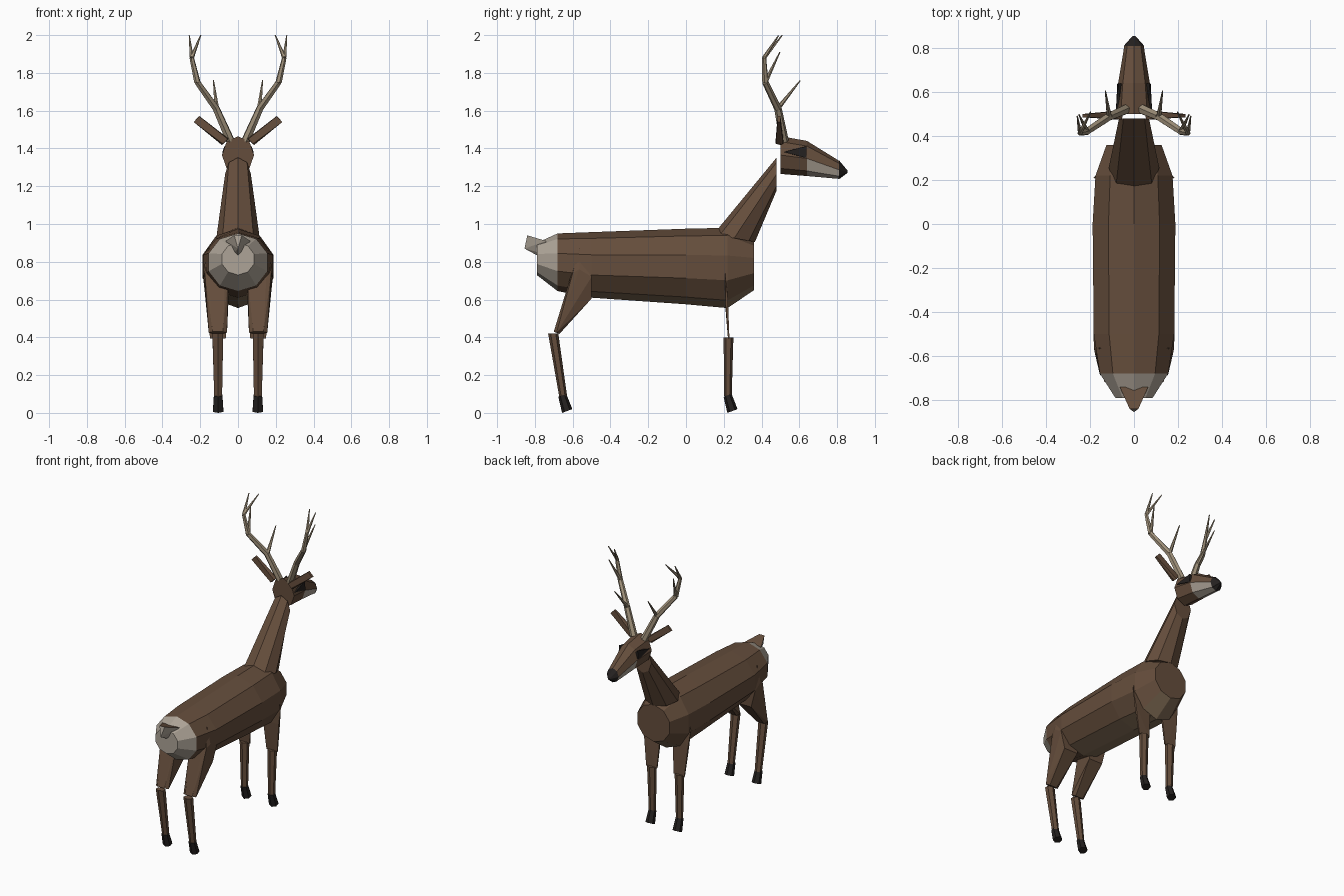
import bpy, bmesh
from math import sin, cos, pi
from mathutils import Vector, Matrix


def material(name, rgb):
    m = bpy.data.materials.new(name)
    m.diffuse_color = (*rgb, 1)
    return m


BROWN = material("coat", (0.13, 0.075, 0.045))
TAN = material("belly", (0.22, 0.15, 0.09))
PALE = material("pale_fur", (0.42, 0.37, 0.31))
HORN = material("horn", (0.36, 0.29, 0.2))
DARK = material("dark", (0.018, 0.015, 0.014))


def finish(name, bm, mats, pick=None, mirror=False):
    bmesh.ops.recalc_face_normals(bm, faces=bm.faces)
    if pick:
        for f in bm.faces:
            f.material_index = pick(f.calc_center_median(), f.normal)
    me = bpy.data.meshes.new(name)
    bm.to_mesh(me)
    bm.free()
    for m in mats:
        me.materials.append(m)
    ob = bpy.data.objects.new(name, me)
    bpy.context.collection.objects.link(ob)
    if mirror:
        ob.modifiers.new("mirror", 'MIRROR')
    return ob


def loft(name, rings, n, mats, pick=None, mirror=False, phase=0.0):
    """Each ring: (x, y, z, x radius, (vy, vz) second radius vector)."""
    bm = bmesh.new()
    loops = []
    for x, y, z, rx, (vy, vz) in rings:
        loops.append([bm.verts.new((x + rx * sin(a), y + vy * cos(a), z + vz * cos(a)))
                      for a in (2 * pi * i / n + phase for i in range(n))])
    for a, b in zip(loops, loops[1:]):
        for i in range(n):
            j = (i + 1) % n
            bm.faces.new((a[i], a[j], b[j], b[i]))
    bm.faces.new(loops[0])
    bm.faces.new(loops[-1])
    return finish(name, bm, mats, pick, mirror)


def hull(name, pts, mats, pick=None, mirror=False):
    bm = bmesh.new()
    for p in pts:
        bm.verts.new(p)
    r = bmesh.ops.convex_hull(bm, input=bm.verts)
    bmesh.ops.delete(bm, geom=list({g for g in r["geom_interior"] + r["geom_unused"]
                                    if isinstance(g, bmesh.types.BMVert)}), context='VERTS')
    return finish(name, bm, mats, pick, mirror)


# Torso: pale rump, brown barrel, tan belly
loft("torso", [(0, y, (t + b) / 2, w / 0.951, (0, (t - b) / 2)) for y, w, b, t in [
    (-0.79, 0.085, 0.73, 0.90), (-0.68, 0.155, 0.645, 0.95), (-0.5, 0.183, 0.61, 0.957),
    (0.0, 0.188, 0.575, 0.975), (0.22, 0.175, 0.555, 0.98), (0.36, 0.125, 0.65, 0.91)]],
    10, [BROWN, TAN, PALE],
    lambda c, n: 2 if c.y < -0.68 else (1 if c.z < 0.628 else 0))

# Tail
hull("tail", [(-0.065, -0.74, 0.91), (0.065, -0.74, 0.91), (-0.03, -0.745, 0.84),
              (0.03, -0.745, 0.84), (-0.02, -0.84, 0.94), (0.02, -0.84, 0.94),
              (0, -0.855, 0.87), (0, -0.79, 0.835)],
     [BROWN, PALE], lambda c, n: 0 if n.z > 0.4 else 1)

# Neck, cut off vertically just behind the head
loft("neck", [(0, 0.255, 0.925, 0.115, (-0.11, 0.02)),
              (0, 0.48, 1.265, 0.068, (0, 0.087))], 8, [BROWN])

# Head with pale chin, and nose
loft("head", [(0, 0.50, 1.365, 0.085, (0, 0.1)),
              (0, 0.64, 1.347, 0.072, (0, 0.093)),
              (0, 0.81, 1.287, 0.044, (0, 0.048))], 8, [BROWN, PALE],
     lambda c, n: 1 if c.y > 0.66 and n.z < -0.3 else 0)
loft("nose", [(0, 0.81, 1.287, 0.046, (0, 0.05)),
              (0, 0.855, 1.277, 0.006, (0, 0.006))], 8, [DARK])

# Eyes and ears
hull("eyes", [(0.06, 0.505, 1.38), (0.082, 0.52, 1.382), (0.072, 0.638, 1.412),
              (0.076, 0.638, 1.35), (0.04, 0.638, 1.38)], [DARK], mirror=True)
hull("ears", [(0.05, 0.50, 1.452), (0.085, 0.50, 1.418), (0.06, 0.515, 1.45), (0.08, 0.515, 1.425),
              (0.055, 0.475, 1.45), (0.08, 0.475, 1.425), (0.205, 0.50, 1.572),
              (0.235, 0.50, 1.54), (0.205, 0.485, 1.57), (0.235, 0.485, 1.54)],
     [HORN, BROWN], lambda c, n: 1, mirror=True)

# Antlers: tapering chains of cones
bm = bmesh.new()


def branch(points, radii):
    pts = [Vector(p) for p in points]
    for a, b, ra, rb in zip(pts, pts[1:], radii, radii[1:]):
        d = b - a
        mat = Matrix.Translation((a + b) / 2) @ d.to_track_quat('Z', 'Y').to_matrix().to_4x4()
        bmesh.ops.create_cone(bm, cap_ends=True, segments=6, radius1=ra, radius2=rb,
                              depth=d.length, matrix=mat)


branch([(0.04, 0.52, 1.44), (0.115, 0.487, 1.61), (0.215, 0.42, 1.75),
        (0.245, 0.413, 1.88), (0.197, 0.51, 2.0)], [0.024, 0.02, 0.017, 0.012, 0.003])
branch([(0.245, 0.413, 1.88), (0.258, 0.49, 1.998)], [0.011, 0.003])
branch([(0.112, 0.485, 1.61), (0.13, 0.605, 1.76)], [0.013, 0.003])
branch([(0.213, 0.42, 1.75), (0.25, 0.497, 1.91)], [0.013, 0.003])
finish("antlers", bm, [HORN], mirror=True)

# Front legs: flat upper blade, shank
hull("front_upper_leg", [(0.06, 0.208, 0.76), (0.172, 0.205, 0.76), (0.185, 0.21, 0.72),
                         (0.05, 0.205, 0.6), (0.05, 0.218, 0.6), (0.17, 0.208, 0.6),
                         (0.17, 0.222, 0.6), (0.065, 0.222, 0.395), (0.148, 0.222, 0.395),
                         (0.065, 0.23, 0.395), (0.148, 0.23, 0.395)], [BROWN], mirror=True)
loft("front_shank", [(0.107, 0.225, 0.40, 0.033, (0.026, 0)),
                     (0.105, 0.222, 0.09, 0.024, (0.02, 0))], 6, [BROWN], mirror=True)

# Hind legs: thigh, shank
hull("thigh", [(0.06, -0.565, 0.87), (0.158, -0.565, 0.87), (0.182, -0.565, 0.76),
               (0.184, -0.5, 0.72), (0.05, -0.5, 0.72), (0.155, -0.5, 0.605), (0.05, -0.5, 0.605),
               (0.175, -0.6, 0.74), (0.05, -0.6, 0.74),
               (0.155, -0.685, 0.425), (0.058, -0.685, 0.425),
               (0.135, -0.70, 0.43), (0.08, -0.70, 0.43),
               (0.135, -0.67, 0.418), (0.08, -0.67, 0.418)], [BROWN], mirror=True)
loft("hind_shank", [(0.107, -0.703, 0.42, 0.033, (0.027, 0)),
                    (0.105, -0.65, 0.085, 0.024, (0.021, 0))], 6, [BROWN], mirror=True)

# Hooves
for name, y in (("front_hoof", 0.22), ("hind_hoof", -0.655)):
    loft(name, [(0.105, y, 0.093, 0.026, (0.021, 0.008)),
                (0.105, y + 0.026, 0.01, 0.032, (0.027, 0.01))],
         6, [DARK], mirror=True)
